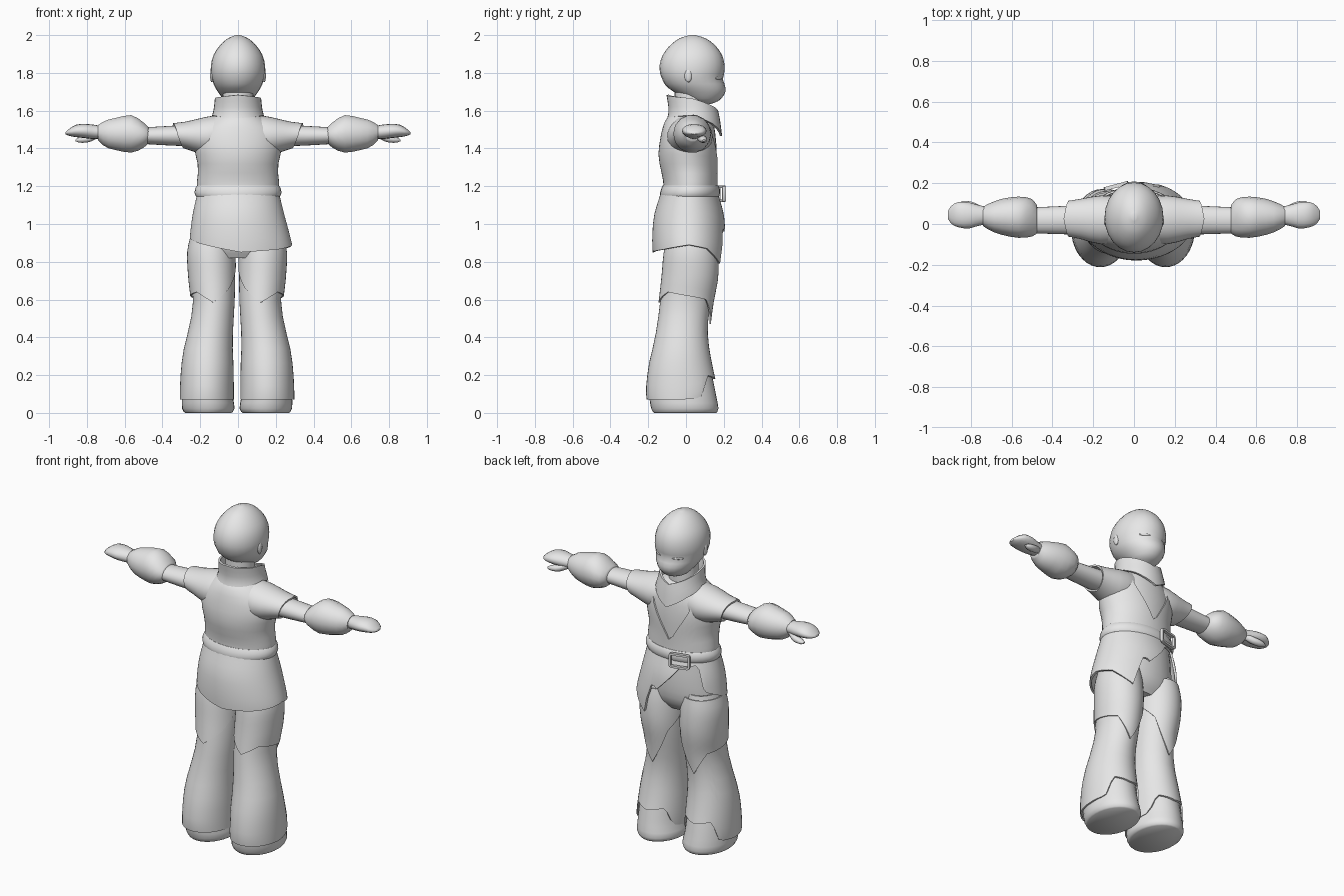
import bpy, bmesh, math
from mathutils import Matrix, Vector

cube = bpy.data.objects.get("Cube")
if cube:
    bpy.data.objects.remove(cube, do_unlink=True)

grey = bpy.data.materials.new("light_grey")
grey.use_nodes = True
grey.diffuse_color = (0.8, 0.8, 0.8, 1)
grey.node_tree.nodes["Principled BSDF"].inputs["Base Color"].default_value = (0.8, 0.8, 0.8, 1)


def finish(name, bm, angle=50):
    bmesh.ops.recalc_face_normals(bm, faces=bm.faces)
    mesh = bpy.data.meshes.new(name)
    bm.to_mesh(mesh)
    bm.free()
    mesh.materials.append(grey)
    ob = bpy.data.objects.new(name, mesh)
    bpy.context.collection.objects.link(ob)
    bpy.ops.object.select_all(action='DESELECT')
    ob.select_set(True)
    bpy.context.view_layer.objects.active = ob
    bpy.ops.object.shade_smooth_by_angle(angle=math.radians(angle))
    return ob


def section(rings, w):
    """Smoothly interpolated extents (u0, u1, v0, v1) at height w."""
    w = min(max(w, rings[0][0]), rings[-1][0])
    i = max(k for k in range(len(rings) - 1) if rings[k][0] <= w)

    def slope(k, c):
        a, b = rings[max(k - 1, 0)], rings[min(k + 1, len(rings) - 1)]
        return (b[c] - a[c]) / (b[0] - a[0])
    p, q = rings[i], rings[i + 1]
    h = q[0] - p[0]
    t = (w - p[0]) / h
    out = []
    for c in range(1, 5):
        out.append((2*t**3 - 3*t*t + 1) * p[c] + (t**3 - 2*t*t + t) * h * slope(i, c)
                   + (3*t*t - 2*t**3) * q[c] + (t**3 - t*t) * h * slope(i + 1, c))
    return out


def hem(points):
    """Edge height as a piecewise-linear function of the angle in degrees."""
    pts = points + [(points[0][0] + 360, points[0][1])]

    def at(a):
        for (a0, w0), (a1, w1) in zip(pts, pts[1:]):
            if a0 <= a <= a1:
                return w0 + (w1 - w0) * (a - a0) / (a1 - a0)
        return pts[-1][1]
    return at


def tube(name, rings, low=None, high=None, n=24, rows=12, axis='Z', side=1, shift=0, shell=0):
    """Oval loft along an axis; low and high may be hem functions."""
    low = rings[0][0] if low is None else low
    high = rings[-1][0] if high is None else high
    bm = bmesh.new()
    loops = []
    for r in range(rows + 1):
        t = (1 - math.cos(math.pi * r / rows)) / 2
        loop = []
        for k in range(n):
            deg = 360 * k / n
            lo = low(deg) if callable(low) else low
            hi = high(deg) if callable(high) else high
            w = lo + (hi - lo) * t
            u0, u1, v0, v1 = section(rings, w)
            a = math.radians(deg)
            u = (u0 + u1) / 2 + (u1 - u0) / 2 * math.cos(a)
            v = (v0 + v1) / 2 + (v1 - v0) / 2 * math.sin(a)
            x, y, z = (u, v, w) if axis == 'Z' else (w, u, v)
            loop.append(bm.verts.new((side * x + shift, y, z)))
        loops.append(loop)
    for a, b in zip(loops, loops[1:]):
        for k in range(n):
            j = (k + 1) % n
            bm.faces.new((a[k], a[j], b[j], b[k]))
    if shell:
        bmesh.ops.recalc_face_normals(bm, faces=bm.faces)
        bmesh.ops.solidify(bm, geom=bm.faces[:], thickness=shell)
    else:
        bm.faces.new(loops[0])
        bm.faces.new(loops[-1])
    return finish(name, bm)


def ball(name, at, size, turn=0):
    bm = bmesh.new()
    m = Matrix.Translation(at) @ Matrix.Rotation(turn, 4, 'Z') @ Matrix.Diagonal((*size, 1))
    bmesh.ops.create_uvsphere(bm, u_segments=12, v_segments=8, radius=1, matrix=m)
    return finish(name, bm)


def sym(*rows):
    """Rings symmetric in x: (z, half width, y0, y1)."""
    return [(z, -h, h, a, b) for z, h, a, b in rows]


# Head and neck
tube("head", sym((1.635, .03, .07, .13), (1.65, .065, .02, .17), (1.69, .10, -.05, .205),
                 (1.73, .125, -.105, .208), (1.765, .137, -.125, .195), (1.80, .144, -.138, .203),
                 (1.85, .142, -.138, .203), (1.90, .127, -.12, .188), (1.95, .092, -.08, .15),
                 (1.985, .05, -.03, .10), (2.0, .012, .02, .05)), rows=22)
tube("neck", sym((1.5, .085, -.06, .10), (1.72, .08, -.06, .10)), rows=3)
for s, label in ((1, "left"), (-1, "right")):
    ball(label + "_eye", (s * .066, .172, 1.772), (.033, .006, .007), -s * .56)
    ball(label + "_ear", (s * .138, .012, 1.785), (.01, .02, .035))

# Collar with a pointed front
tube("collar", sym((1.46, .15, -.115, .18), (1.55, .132, -.09, .168), (1.60, .118, -.08, .158),
                   (1.69, .108, -.092, .14)),
     hem([(0, 1.575), (45, 1.53), (90, 1.465), (135, 1.53), (180, 1.575), (270, 1.555)]),
     hem([(0, 1.665), (90, 1.595), (180, 1.665), (270, 1.685)]), n=32, rows=6, shell=.012)

# Torso and the jacket with a V opening over it
body = [(1.14, .205, -.115, .16), (1.22, .208, -.112, .158), (1.30, .202, -.128, .16),
        (1.36, .215, -.138, .162), (1.43, .222, -.132, .16), (1.50, .20, -.118, .152),
        (1.55, .145, -.10, .14), (1.585, .10, -.07, .11)]
tube("torso", sym(*body), n=32)
tube("jacket", sym(*[(z, h + .009, a - .008, b + .009) for z, h, a, b in body]), 1.17,
     hem([(0, 1.57), (45, 1.54), (92, 1.25), (135, 1.54), (180, 1.57)]), n=48, shell=.008)

# Belt and buckle
tube("belt", sym((1.145, .222, -.135, .174), (1.16, .23, -.138, .18), (1.19, .226, -.13, .178),
                 (1.205, .216, -.122, .17)), n=32, rows=5)
bm = bmesh.new()
bmesh.ops.create_grid(bm, x_segments=1, y_segments=1, size=1,
                      matrix=Matrix.Diagonal((.062, .044, 1, 1)))
bmesh.ops.bevel(bm, geom=bm.verts[:], offset=.015, segments=2, affect='VERTICES', profile=.5)
inner = bm.faces[:]
bmesh.ops.inset_region(bm, faces=inner, thickness=.013, use_boundary=True)
bmesh.ops.delete(bm, geom=inner, context='FACES')
bmesh.ops.solidify(bm, geom=bm.faces[:], thickness=.018)
bmesh.ops.transform(bm, verts=bm.verts, matrix=Matrix.Translation((-.085, .178, 1.16))
                    @ Matrix.Rotation(.26, 4, 'Z') @ Matrix.Rotation(math.pi / 2, 4, 'X'))
finish("buckle", bm, 35)

# Wrap skirt, open at the front with a ragged hem
tube("skirt", [(.78, -.26, .295, -.172, .205), (.88, -.258, .288, -.178, .21),
               (.95, -.253, .272, -.178, .208), (1.05, -.24, .245, -.168, .20),
               (1.16, -.216, .218, -.135, .17)],
     hem([(0, .89), (30, .87), (60, .79), (71, .99), (79, .955), (112, 1.12), (139, 1.13),
          (146, .98), (180, .93), (225, .89), (270, .85), (315, .865)]),
     1.16, n=72, rows=10, shell=.012)
tube("hips", sym((.82, .19, -.08, .11), (.88, .225, -.115, .15), (1.0, .22, -.125, .165),
                 (1.16, .205, -.115, .16)))

leg = [(.07, .012, .298, -.208, .155), (.12, .012, .298, -.212, .165), (.25, .014, .29, -.198, .14),
       (.35, .018, .275, -.175, .122), (.45, .016, .25, -.155, .115), (.58, .008, .228, -.138, .13),
       (.72, .006, .24, -.122, .155), (.85, .012, .245, -.11, .155), (.95, .03, .225, -.09, .14)]
thigh = [(w, a - .006, b + .014, c - .008, d + .016) for w, a, b, c, d in leg]
sleeve = [(0, -.07, .11, 1.40, 1.582), (.13, -.10, .14, 1.36, 1.574), (.2, -.092, .135, 1.372, 1.56),
          (.27, -.072, .122, 1.395, 1.543), (.36, -.055, .108, 1.42, 1.532)]

for s, label in ((1, "left"), (-1, "right")):
    dx = 0 if s > 0 else -.01
    # Leg, pointed over-trouser and boot
    tube(label + "_trouser", leg,
         hem([(0, .07), (35, .08), (50, .2), (90, .18), (130, .2), (150, .09), (180, .07)]),
         n=40, rows=16, side=s, shift=dx, shell=.01)
    tube(label + "_thigh_cover", thigh,
         hem([(0, .62), (45, .6), (90, .47), (135, .68), (180, .78), (225, .66), (270, .585),
              (315, .64)]), .93, n=40, side=s, shift=dx, shell=.008)
    tube(label + "_boot", [(0, .025, .27, -.17, .16), (.015, .008, .285, -.182, .172),
                           (.1, .02, .286, -.195, .158), (.25, .03, .275, -.18, .128)],
         n=32, rows=10, side=s, shift=dx)
    # Sleeve, arm, cuff and hand
    tube(label + "_sleeve", sleeve, 0,
         hem([(0, .32), (90, .345), (180, .32), (270, .285)]),
         n=32, rows=10, axis='X', side=s, shell=.01)
    tube(label + "_arm", [(.2, -.055, .095, 1.41, 1.53), (.35, -.05, .088, 1.415, 1.52),
                          (.52, -.045, .08, 1.425, 1.51)], axis='X', side=s, rows=6)
    tube(label + "_cuff", [(.475, -.045, .09, 1.425, 1.515), (.495, -.06, .12, 1.405, 1.535),
                           (.56, -.068, .134, 1.376, 1.578), (.64, -.055, .125, 1.388, 1.565),
                           (.70, -.035, .105, 1.405, 1.55), (.74, -.01, .085, 1.44, 1.525)],
         axis='X', side=s, n=14, rows=10)
    tube(label + "_hand", [(.70, 0, .08, 1.455, 1.515), (.76, -.008, .092, 1.45, 1.525),
                           (.81, -.022, .106, 1.455, 1.53), (.86, -.016, .108, 1.46, 1.525),
                           (.895, 0, .09, 1.467, 1.503), (.912, .025, .065, 1.475, 1.488)],
         axis='X', side=s, n=16)
    tube(label + "_thumb", [(.74, .05, .08, 1.455, 1.49), (.79, .062, .108, 1.432, 1.472),
                            (.84, .075, .112, 1.43, 1.46), (.86, .088, .102, 1.438, 1.448)],
         axis='X', side=s, n=10, rows=8)
